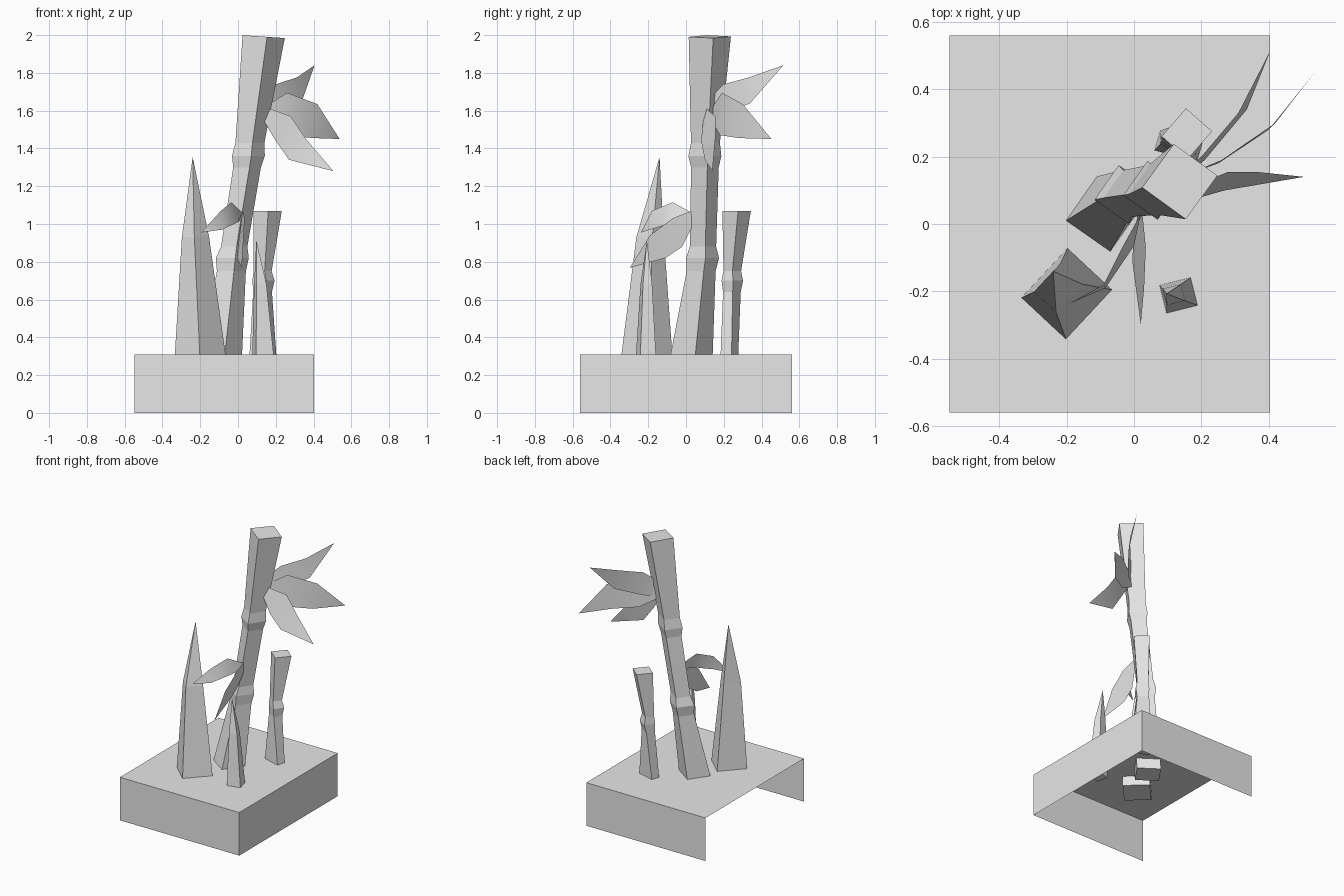
import bpy, bmesh
from math import cos, sin, radians
from mathutils import Vector

old = bpy.data.objects.get("Cube")
if old:
    bpy.data.objects.remove(old)

grey = bpy.data.materials.new("pale_grey")
grey.use_nodes = True
grey.diffuse_color = (0.8, 0.8, 0.8, 1)
grey.node_tree.nodes["Principled BSDF"].inputs["Base Color"].default_value = (0.8, 0.8, 0.8, 1)


def finish(name, bm, smooth=False, fix_normals=True):
    if fix_normals:
        bmesh.ops.recalc_face_normals(bm, faces=bm.faces)
    for f in bm.faces:
        f.smooth = smooth
    mesh = bpy.data.meshes.new(name)
    bm.to_mesh(mesh)
    bm.free()
    mesh.materials.append(grey)
    obj = bpy.data.objects.new(name, mesh)
    bpy.context.collection.objects.link(obj)
    return obj


def section(x, y, z, width, depth, angle, tilt=0):
    """Four corners of a turned rectangle, dipping towards +x by tilt."""
    a = radians(angle)
    u = Vector((cos(a), sin(a), 0)) * width / 2
    v = Vector((-sin(a), cos(a), 0)) * depth / 2
    ring = []
    for p, q in ((-1, -1), (1, -1), (1, 1), (-1, 1)):
        d = u * p + v * q
        ring.append(Vector((x + d.x, y + d.y, z - d.x * tilt)))
    return ring


def loft(name, rings, tip=None):
    """Skin a stack of four-sided rings, closed by a cap or a point."""
    bm = bmesh.new()
    rows = [[bm.verts.new(p) for p in r] for r in rings]
    for low, high in zip(rows, rows[1:]):
        for i in range(4):
            j = (i + 1) % 4
            bm.faces.new((low[i], low[j], high[j], high[i]))
    bm.faces.new(rows[0][::-1])
    if tip:
        apex = bm.verts.new(tip)
        for i in range(4):
            bm.faces.new((rows[-1][i], rows[-1][(i + 1) % 4], apex))
    else:
        bm.faces.new(rows[-1])
    return finish(name, bm)


def leaf(name, pairs, tip):
    """Thin blade: upper and lower edge points, running to a tip."""
    bm = bmesh.new()
    rows = [[bm.verts.new(p) for p in pair] for pair in pairs]
    for (a, b), (c, d) in zip(rows, rows[1:]):
        bm.faces.new((a, b, d, c))
    bm.faces.new((*rows[-1], bm.verts.new(tip)))
    return finish(name, bm, smooth=True)


# Ground block: open underneath and on the -x side
bm = bmesh.new()
bmesh.ops.create_cube(bm, size=1)
for v in bm.verts:
    v.co = (v.co.x * 0.95 - 0.073, v.co.y * 1.12, (v.co.z + 0.5) * 0.31)
gone = [f for f in bm.faces if f.normal.z < -0.5 or f.normal.x < -0.5]
bmesh.ops.delete(bm, geom=gone, context="FACES")
finish("ground_block", bm, fix_normals=False)

# Tall jointed stalk
loft("tall_stalk", [
    section(-0.10, 0.025, 0.24, 0.16, 0.16, -35),
    section(-0.09, 0.03, 0.31, 0.16, 0.16, -35),
    section(-0.035, 0.08, 0.75, 0.11, 0.11, -35),
    section(-0.03, 0.088, 0.82, 0.125, 0.125, -35),
    section(-0.02, 0.09, 0.88, 0.10, 0.10, -35),
    section(0.048, 0.10, 1.30, 0.105, 0.105, -35),
    section(0.055, 0.10, 1.36, 0.125, 0.125, -35),
    section(0.063, 0.103, 1.43, 0.11, 0.11, -35),
    section(0.136, 0.126, 1.992, 0.16, 0.16, -36, 0.07),
])

# Short jointed stalk
loft("short_stalk", [
    section(0.132, 0.23, 0.24, 0.13, 0.06, -16),
    section(0.132, 0.23, 0.31, 0.13, 0.06, -16),
    section(0.13, 0.243, 0.64, 0.08, 0.06, -32),
    section(0.135, 0.245, 0.70, 0.09, 0.075, -36),
    section(0.13, 0.245, 0.75, 0.075, 0.06, -38),
    section(0.157, 0.268, 1.07, 0.103, 0.11, -41),
])

# Pointed shoots
loft("large_shoot", [
    section(-0.20, -0.207, 0.24, 0.18, 0.20, -43),
    section(-0.20, -0.207, 0.31, 0.18, 0.20, -43),
    section(-0.225, -0.19, 0.93, 0.09, 0.115, -43),
], (-0.24, -0.14, 1.355))
loft("small_shoot", [
    section(0.132, -0.212, 0.24, 0.095, 0.085, 14),
    section(0.132, -0.212, 0.31, 0.095, 0.085, 14),
    section(0.118, -0.21, 0.68, 0.055, 0.05, 14),
], (0.097, -0.207, 0.915))

# Upper leaves
leaf("upper_back_leaf", [
    ((0.15, 0.15, 1.69), (0.16, 0.15, 1.56)),
    ((0.20, 0.20, 1.74), (0.21, 0.19, 1.57)),
    ((0.31, 0.33, 1.775), (0.335, 0.34, 1.64)),
], (0.405, 0.515, 1.84))
leaf("upper_middle_leaf", [
    ((0.14, 0.14, 1.62), (0.14, 0.14, 1.54)),
    ((0.26, 0.19, 1.695), (0.25, 0.18, 1.47)),
    ((0.42, 0.30, 1.635), (0.40, 0.28, 1.455)),
], (0.538, 0.452, 1.45))
leaf("upper_front_leaf", [
    ((0.17, 0.11, 1.61), (0.14, 0.09, 1.54)),
    ((0.28, 0.155, 1.57), (0.20, 0.08, 1.44)),
    ((0.36, 0.155, 1.45), (0.27, 0.10, 1.34)),
], (0.505, 0.14, 1.28))

# Lower leaves
leaf("lower_side_leaf", [
    ((0.02, 0.03, 1.06), (0.01, 0.03, 1.02)),
    ((-0.035, -0.07, 1.115), (0.0, -0.065, 1.01)),
    ((-0.09, -0.18, 1.07), (-0.085, -0.19, 0.97)),
], (-0.195, -0.238, 0.955))
leaf("lower_front_leaf", [
    ((0.025, 0.03, 1.07), (0.02, 0.03, 0.98)),
    ((0.035, -0.07, 1.03), (0.0, -0.02, 0.88)),
    ((0.03, -0.19, 0.94), (-0.005, -0.11, 0.82)),
], (0.02, -0.298, 0.768))
